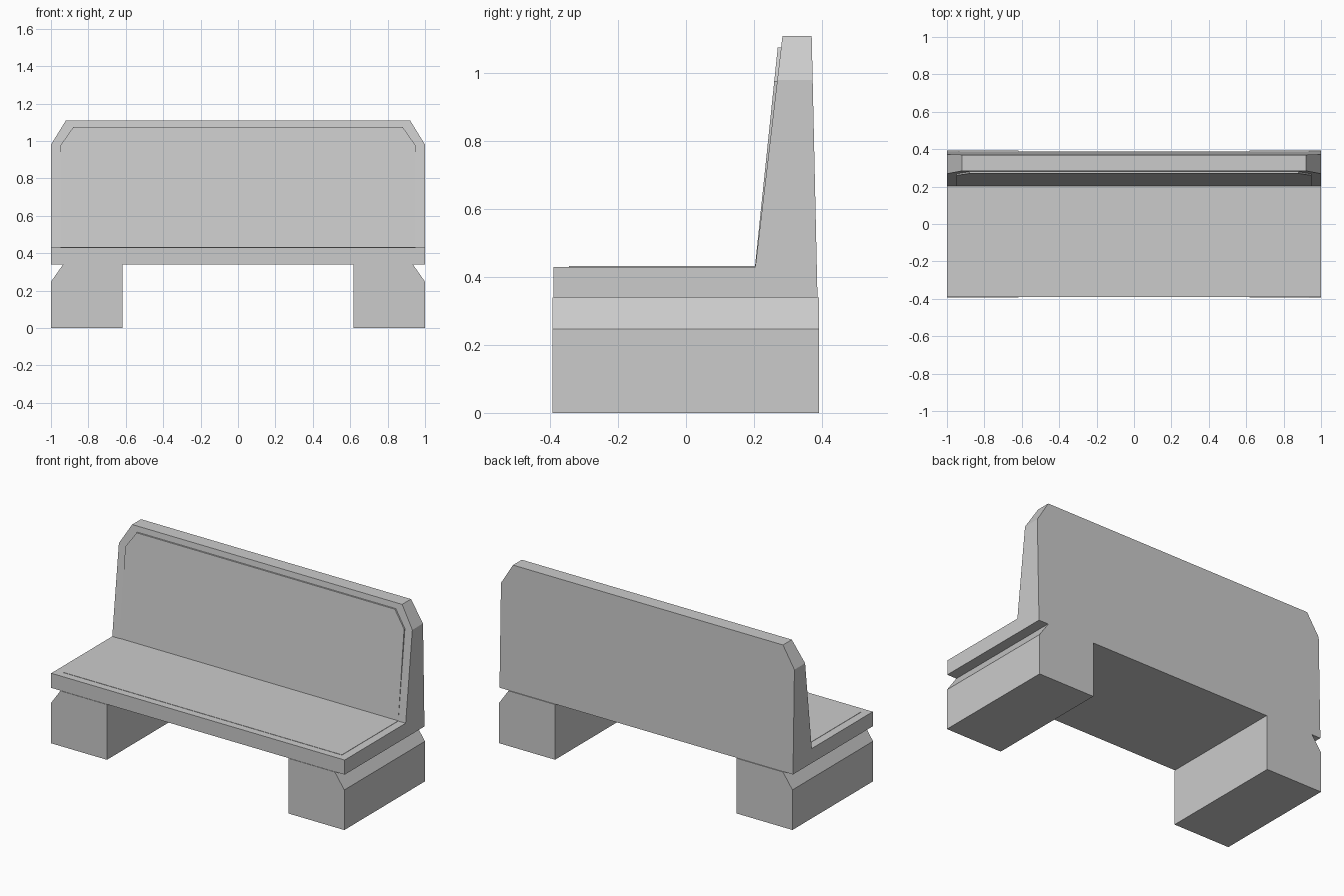
import bpy

cube = bpy.data.objects.get("Cube")
if cube:
    bpy.data.objects.remove(cube, do_unlink=True)

stone = bpy.data.materials.new("grey stone")
stone.use_nodes = True
grey = (0.6, 0.6, 0.6, 1)
stone.diffuse_color = grey
stone.node_tree.nodes["Principled BSDF"].inputs["Base Color"].default_value = grey


def prism(name, outline, front, back):
    """Solid from an x-z outline; front and back give y at a height."""
    n = len(outline)
    verts = [(x, f(z), z) for f in (front, back) for x, z in outline]
    faces = [list(range(n)), list(range(2 * n - 1, n - 1, -1))]
    for i in range(n):
        j = (i + 1) % n
        faces.append([j, i, n + i, n + j])
    mesh = bpy.data.meshes.new(name)
    mesh.from_pydata(verts, [], faces)
    mesh.materials.append(stone)
    obj = bpy.data.objects.new(name, mesh)
    bpy.context.collection.objects.link(obj)
    return obj


def flat(y):
    return lambda z: y


def slope(z0, y0, z1, y1):
    return lambda z: y0 + (y1 - y0) * (z - z0) / (z1 - z0)


def clipped(w, z0, z1, cut_x, cut_z):
    """Rectangle with its two upper corners cut off."""
    return [(-w, z0), (w, z0), (w, z1 - cut_z),
            (w - cut_x, z1), (cut_x - w, z1), (-w, z1 - cut_z)]


SEAT_BOTTOM, SEAT_TOP, BACK_TOP = 0.34, 0.43, 1.11
rear = slope(SEAT_BOTTOM, 0.387, BACK_TOP, 0.37)
lean = slope(SEAT_TOP, 0.204, BACK_TOP, 0.284)
panel_lean = slope(SEAT_TOP, 0.203, 1.075, 0.27)

# Seat slab and its barely raised top panel
slab = [(-1, SEAT_BOTTOM), (1, SEAT_BOTTOM), (1, SEAT_TOP), (-1, SEAT_TOP)]
prism("seat", slab, flat(-0.39), rear)
top = SEAT_TOP + 0.002
prism("seat_panel", [(-0.95, SEAT_TOP - 0.01), (0.95, SEAT_TOP - 0.01),
                     (0.95, top), (-0.95, top)], flat(-0.345), flat(0.25))

# Tapered backrest with clipped corners and a slightly raised front panel
prism("backrest", clipped(1, SEAT_TOP, BACK_TOP, 0.08, 0.13), lean, rear)
prism("backrest_panel", clipped(0.95, SEAT_TOP, 1.075, 0.07, 0.1),
      panel_lean, lambda z: lean(z) + 0.01)

# Block legs with a chamfered outer top edge
leg = [(0.618, 0), (1, 0), (1, 0.247), (0.935, SEAT_BOTTOM), (0.618, SEAT_BOTTOM)]
prism("left_leg", leg, flat(-0.393), flat(0.392))
prism("right_leg", [(-x, z) for x, z in reversed(leg)], flat(-0.393), flat(0.392))
